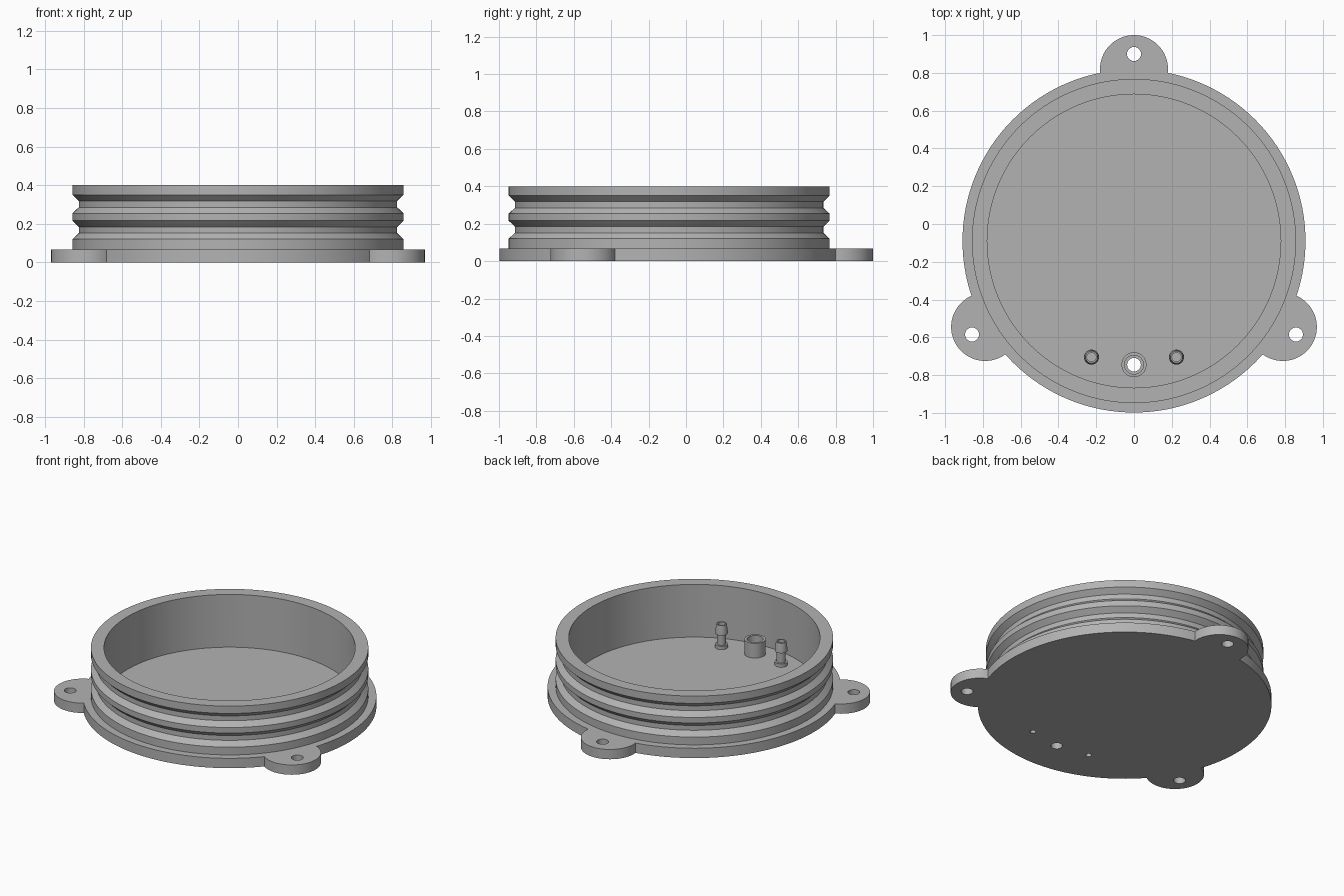
import bpy, bmesh
from math import sin, cos, pi, radians

if "Cube" in bpy.data.objects:
    bpy.data.objects.remove(bpy.data.objects["Cube"], do_unlink=True)

CY = -0.09       # centre of the round housing
FLOOR = 0.04
FLANGE = 0.067

grey = bpy.data.materials.new("plain grey")
grey.use_nodes = True
colour = (0.45, 0.45, 0.45, 1)
grey.diffuse_color = colour
grey.node_tree.nodes["Principled BSDF"].inputs["Base Color"].default_value = colour


def lathe(name, profile, x=0, y=0, sides=48):
    """Revolve (radius, z) points; the profile starts and ends on the axis."""
    bm = bmesh.new()
    rings = []
    for r, z in profile:
        if r == 0:
            rings.append([bm.verts.new((x, y, z))] * sides)
        else:
            rings.append([bm.verts.new((x + r * cos(2 * pi * i / sides),
                                        y + r * sin(2 * pi * i / sides), z))
                          for i in range(sides)])
    for a, b in zip(rings, rings[1:]):
        for i in range(sides):
            j = (i + 1) % sides
            corners = list(dict.fromkeys((a[i], a[j], b[j], b[i])))
            bm.faces.new(corners)
    bmesh.ops.recalc_face_normals(bm, faces=bm.faces)
    mesh = bpy.data.meshes.new(name)
    bm.to_mesh(mesh)
    bm.free()
    mesh.materials.append(grey)
    obj = bpy.data.objects.new(name, mesh)
    bpy.context.collection.objects.link(obj)
    return obj


def cylinder(name, r, z0, z1, x, y, sides=48):
    return lathe(name, [(0, z0), (r, z0), (r, z1), (0, z1)], x, y, sides)


def combine(obj, other, operation):
    """Apply a boolean and discard the second object."""
    mod = obj.modifiers.new("boolean", "BOOLEAN")
    mod.operation = operation
    mod.solver = "EXACT"
    mod.object = other
    bpy.context.view_layer.objects.active = obj
    bpy.ops.object.modifier_apply(modifier=mod.name)
    bpy.data.objects.remove(other, do_unlink=True)


# Flanged housing with two sealing grooves
R, G = 0.858, 0.825
outline = [(0, 0), (0.908, 0), (0.908, FLANGE), (R, FLANGE)]
for z in (0.12, 0.22 + 0.034):
    outline += [(R, z), (G, z + 0.031), (G, z + 0.064), (R, z + 0.096)]
outline += [(R, 0.4), (0, 0.4)]
housing = lathe("housing", outline, 0, CY, 160)

# Three mounting ears
angles = [radians(a) for a in (90, 210, 330)]
for a in angles:
    combine(housing, cylinder("ear", 0.18, 0, FLANGE, 0.91 * cos(a), CY + 0.91 * sin(a), 72), "UNION")

# Open cavity, ear holes and port holes
combine(housing, cylinder("cavity", 0.777, FLOOR, 0.6, 0, CY, 160), "DIFFERENCE")
for a in angles:
    combine(housing, cylinder("ear_hole", 0.037, -0.1, 0.2, 0.99 * cos(a), CY + 0.99 * sin(a)), "DIFFERENCE")
PORT_Y, SPIGOT_X, SPIGOT_Y = -0.745, 0.225, -0.705
combine(housing, cylinder("port_hole", 0.036, -0.1, 0.1, 0, PORT_Y), "DIFFERENCE")
for x in (-SPIGOT_X, SPIGOT_X):
    combine(housing, cylinder("spigot_hole", 0.018, -0.1, 0.1, x, SPIGOT_Y), "DIFFERENCE")

# Central port: a collar with a stepped bore
collar = [(0.036, FLOOR), (0.066, FLOOR), (0.066, 0.14), (0.05, 0.14),
          (0.05, 0.06), (0.036, 0.06), (0.036, FLOOR)]
port = lathe("port_collar", collar, 0, PORT_Y)

# Barbed hose spigots, one on each side of the port
barb = [(0, 0.15), (0.018, 0.15), (0.018, FLOOR), (0.04, FLOOR), (0.04, 0.063),
        (0.028, 0.063), (0.028, 0.135), (0.039, 0.135), (0.039, 0.15),
        (0.032, 0.2), (0.024, 0.2), (0.024, 0.18), (0, 0.18)]
spigots = [lathe(side + "_spigot", barb, x, SPIGOT_Y, 32)
           for side, x in (("left", SPIGOT_X), ("right", -SPIGOT_X))]

# Smooth round walls, crisp edges
for obj in [housing, port] + spigots:
    bpy.ops.object.select_all(action="DESELECT")
    obj.select_set(True)
    bpy.context.view_layer.objects.active = obj
    bpy.ops.object.shade_smooth_by_angle(angle=radians(25))
